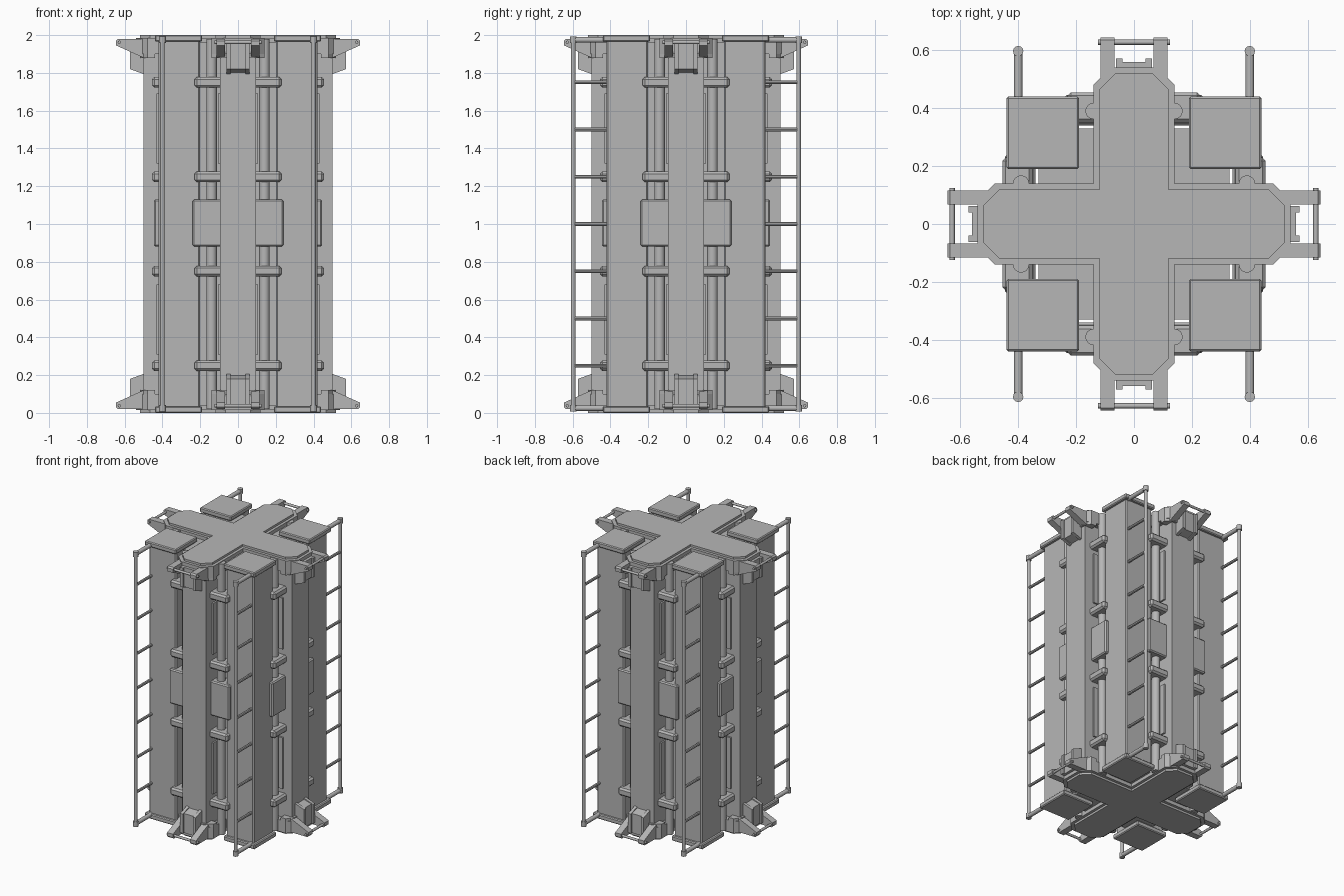
import bpy
import bmesh
from math import radians
from mathutils import Matrix, Vector

if "Cube" in bpy.data.objects:
    bpy.data.objects.remove(bpy.data.objects["Cube"], do_unlink=True)

GREY = (0.47, 0.47, 0.47, 1)
metal = bpy.data.materials.new("plain grey")
metal.use_nodes = True
metal.diffuse_color = GREY
metal.node_tree.nodes["Principled BSDF"].inputs["Base Color"].default_value = GREY

MID = Matrix.Translation((0, 0, 1))
FLIP_X = Matrix.Diagonal((-1, 1, 1, 1))
FLIP_Y = Matrix.Diagonal((1, -1, 1, 1))
FLIP_Z = MID @ Matrix.Diagonal((1, 1, -1, 1)) @ MID.inverted()


def box(bm, x, y, z, bevel=0):
    """Box from (low, high) ranges, optionally with bevelled edges."""
    size = [b - a for a, b in (x, y, z)]
    centre = Vector([(a + b) / 2 for a, b in (x, y, z)])
    made = bmesh.ops.create_cube(bm, size=1, matrix=Matrix.Translation(centre) @ Matrix.Diagonal((*size, 1)))
    if bevel:
        edges = {e for v in made["verts"] for e in v.link_edges}
        bmesh.ops.bevel(bm, geom=list(edges), offset=bevel, segments=1, affect="EDGES")


def prism(bm, points, low, high, axis="Z"):
    """Extrude an outline: (x, y) along Z, or (y, z) along X."""
    place = (lambda p, t: (p[0], p[1], t)) if axis == "Z" else (lambda p, t: (t, p[0], p[1]))
    face = bm.faces.new([bm.verts.new(place(p, low)) for p in points])
    new = bmesh.ops.extrude_face_region(bm, geom=[face])["geom"]
    shift = Vector(place((0, 0), high - low))
    bmesh.ops.translate(bm, vec=shift, verts=[g for g in new if isinstance(g, bmesh.types.BMVert)])


def rod(bm, start, end, radius, sides=12):
    a, b = Vector(start), Vector(end)
    turn = (b - a).to_track_quat("Z", "Y").to_matrix().to_4x4()
    bmesh.ops.create_cone(bm, cap_ends=True, segments=sides, radius1=radius, radius2=radius,
                          depth=(b - a).length, matrix=Matrix.Translation((a + b) / 2) @ turn)


def add_copy(bm, matrix):
    geom = bm.verts[:] + bm.edges[:] + bm.faces[:]
    new = bmesh.ops.duplicate(bm, geom=geom)["geom"]
    bmesh.ops.transform(bm, matrix=matrix, verts=[g for g in new if isinstance(g, bmesh.types.BMVert)])


def finish(name, bm, flips=(), around=False, smooth=False):
    """Repeat the part by symmetry and make it an object."""
    for flip in flips:
        add_copy(bm, flip)
    if around:
        add_copy(bm, Matrix.Rotation(radians(90), 4, "Z"))
        add_copy(bm, Matrix.Rotation(radians(180), 4, "Z"))
    bmesh.ops.recalc_face_normals(bm, faces=bm.faces[:])
    mesh = bpy.data.meshes.new(name)
    bm.to_mesh(mesh)
    bm.free()
    mesh.materials.append(metal)
    ob = bpy.data.objects.new(name, mesh)
    bpy.context.collection.objects.link(ob)
    if smooth:
        bpy.ops.object.select_all(action="DESELECT")
        ob.select_set(True)
        bpy.context.view_layer.objects.active = ob
        bpy.ops.object.shade_smooth_by_angle(angle=radians(40))


def cross(width, reach, cut):
    """Plus-shaped outline with clipped arm ends."""
    arm = [(width, -width), (width, cut - reach), (width - cut, -reach),
           (cut - width, -reach), (-width, cut - reach)]
    points = []
    for turn in range(4):
        for x, y in arm:
            for _ in range(turn):
                x, y = y, -x
            points.append((x, y))
    return points


# Inner core and the four long arms
bm = bmesh.new()
box(bm, (-0.33, 0.33), (-0.33, 0.33), (0.04, 1.96))
finish("inner_core", bm)

bm = bmesh.new()
box(bm, (-0.095, 0.095), (-0.5, -0.3), (0.02, 1.98))
finish("arm_columns", bm, around=True)

# End caps: collar and raised cross plate
bm = bmesh.new()
prism(bm, cross(0.14, 0.54, 0.06), 1.9, 1.985)
prism(bm, cross(0.12, 0.52, 0.055), 1.985, 2)
finish("cross_caps", bm, [FLIP_Z])

bm = bmesh.new()
prism(bm, [(-0.14, -0.44), (-0.14, -0.48), (-0.09, -0.515), (0.09, -0.515), (0.14, -0.48), (0.14, -0.44)],
      1.88, 1.9)
finish("cap_collars", bm, [FLIP_Z], around=True)

# Corner containers with wider lids
bm = bmesh.new()
box(bm, (0.2, 0.42), (0.2, 0.42), (0.02, 1.98), 0.008)
finish("corner_columns", bm, [FLIP_X, FLIP_Y])

bm = bmesh.new()
box(bm, (0.19, 0.44), (0.19, 0.44), (1.965, 2), 0.006)
finish("corner_lids", bm, [FLIP_X, FLIP_Y, FLIP_Z])

# Pipes, clamps, equipment boxes and side panels beside each arm
bm = bmesh.new()
rod(bm, (0.14, -0.39, 0.02), (0.14, -0.39, 1.98), 0.028, 16)
finish("pipes", bm, [FLIP_X], around=True, smooth=True)

bm = bmesh.new()
for z in (0.25, 0.75, 1.25, 1.75):
    box(bm, (0.08, 0.23), (-0.455, -0.35), (z - 0.028, z + 0.028), 0.012)
finish("pipe_clamps", bm, [FLIP_X], around=True)

bm = bmesh.new()
box(bm, (0.08, 0.24), (-0.445, -0.34), (0.88, 1.13), 0.008)
finish("equipment_boxes", bm, [FLIP_X], around=True)

bm = bmesh.new()
box(bm, (0.09, 0.107), (-0.432, -0.35), (1.32, 1.69))
finish("side_panels", bm, [FLIP_X, FLIP_Z], around=True)

# Docking lugs, cross bars and wedge blocks on the arm ends
bm = bmesh.new()
prism(bm, [(-0.5, 0.02), (-0.635, 0.02), (-0.645, 0.03), (-0.645, 0.055), (-0.5, 0.12)],
      0.068, 0.115, "X")
finish("docking_lugs", bm, [FLIP_X, FLIP_Z], around=True)

bm = bmesh.new()
rod(bm, (-0.125, -0.628, 0.038), (0.125, -0.628, 0.038), 0.009)
finish("lug_bars", bm, [FLIP_Z], around=True, smooth=True)

bm = bmesh.new()
prism(bm, [(-0.49, 0.04), (-0.56, 0.04), (-0.56, 0.18), (-0.49, 0.2)], -0.04, 0.04, "X")
for side in (-1, 1):
    prism(bm, [(-0.49, 0.04), (-0.572, 0.04), (-0.572, 0.18), (-0.49, 0.21)],
          side * 0.04, side * 0.062, "X")
finish("wedge_blocks", bm, [FLIP_Z], around=True)

# Ladders standing off the corner columns
bm = bmesh.new()
rod(bm, (0.4, -0.597, 0.02), (0.4, -0.597, 1.98), 0.012)
for z in (0.025, 1.975):
    rod(bm, (0.4, -0.42, z), (0.4, -0.6, z), 0.015)
    rod(bm, (0.4, -0.597, z - 0.018), (0.4, -0.597, z + 0.018), 0.018)
for step in range(1, 8):
    rod(bm, (0.4, -0.41, step / 4), (0.4, -0.597, step / 4), 0.01, 8)
finish("ladders", bm, [FLIP_X, FLIP_Y], smooth=True)
